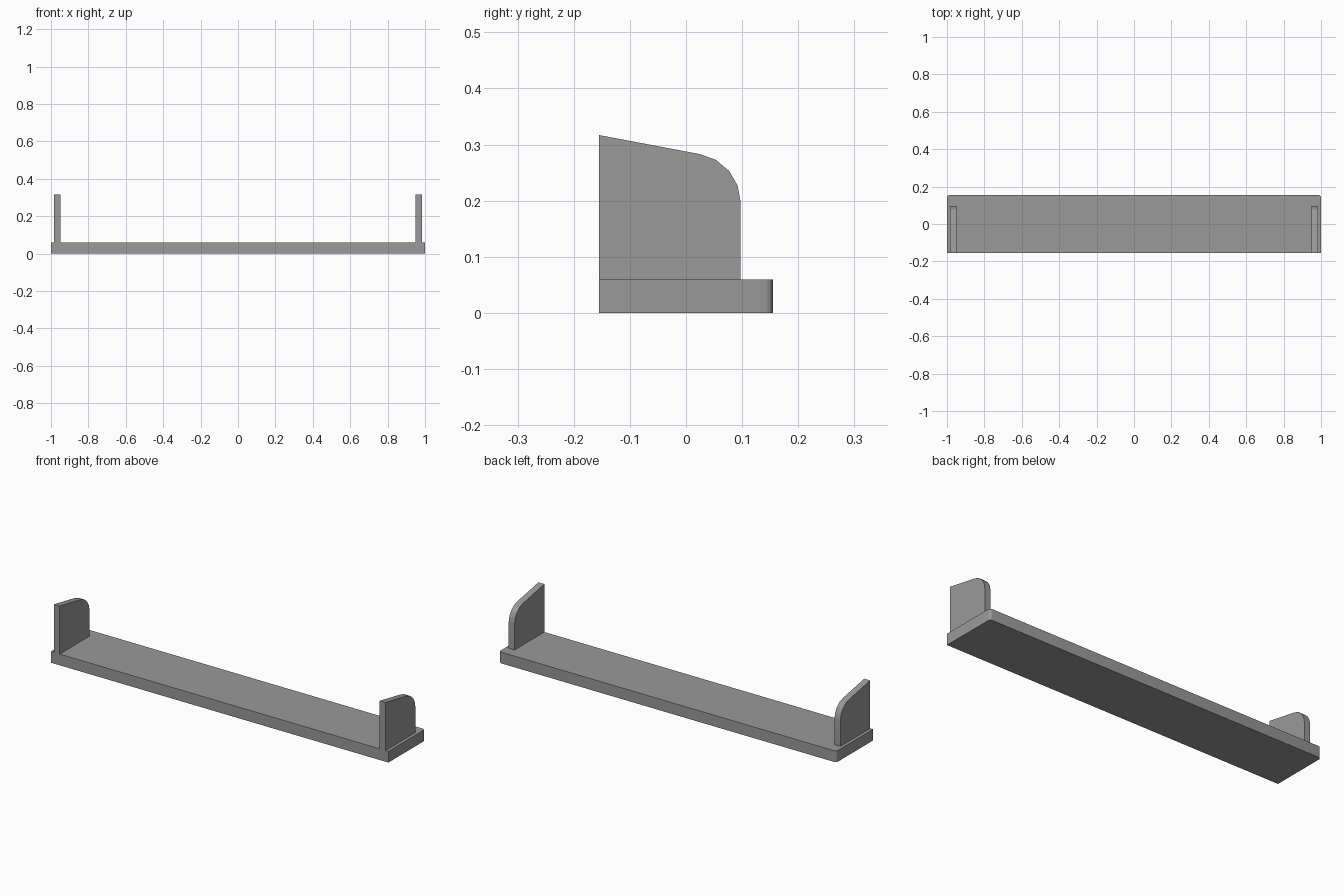
import bpy, bmesh, math

cube = bpy.data.objects.get("Cube")
if cube:
    bpy.data.objects.remove(cube, do_unlink=True)

grey = bpy.data.materials.new("grey")
grey.use_nodes = True
colour = (0.32, 0.32, 0.32, 1)
grey.diffuse_color = colour
grey.node_tree.nodes["Principled BSDF"].inputs["Base Color"].default_value = colour


def extrude_profile(name, points, offset):
    """Fill a flat outline and extrude it along the offset."""
    bm = bmesh.new()
    face = bm.faces.new([bm.verts.new(p) for p in points])
    result = bmesh.ops.extrude_face_region(bm, geom=[face], use_keep_orig=True)
    verts = [g for g in result["geom"] if isinstance(g, bmesh.types.BMVert)]
    bmesh.ops.translate(bm, verts=verts, vec=offset)
    bmesh.ops.recalc_face_normals(bm, faces=bm.faces)
    mesh = bpy.data.meshes.new(name)
    bm.to_mesh(mesh)
    bm.free()
    mesh.materials.append(grey)
    obj = bpy.data.objects.new(name, mesh)
    bpy.context.collection.objects.link(obj)
    bpy.ops.object.select_all(action="DESELECT")
    obj.select_set(True)
    bpy.context.view_layer.objects.active = obj
    bpy.ops.object.shade_smooth_by_angle(angle=math.radians(20))
    return obj


# Shelf board: square front corners, small rounded back corners
depth, thick, radius, steps = 0.155, 0.06, 0.015, 6
corner = []
for i in range(steps + 1):
    a = math.pi / 2 * i / steps
    corner.append((1 - radius + radius * math.cos(a),
                   depth - radius + radius * math.sin(a), 0))
right_half = [(1, -depth, 0)] + corner
left_half = [(-x, y, z) for x, y, z in reversed(right_half)]
extrude_profile("shelf_board", right_half + left_half, (0, 0, thick))

# End brackets: sloped top running into a faceted round shoulder
side = [(-depth, thick), (0.097, thick), (0.097, 0.2), (0.092, 0.227),
        (0.077, 0.253), (0.053, 0.273), (0.025, 0.283), (-depth, 0.317)]
for name, sign in (("left_bracket", 1), ("right_bracket", -1)):
    extrude_profile(name, [(sign * 0.948, y, z) for y, z in side],
                    (sign * 0.035, 0, 0))
